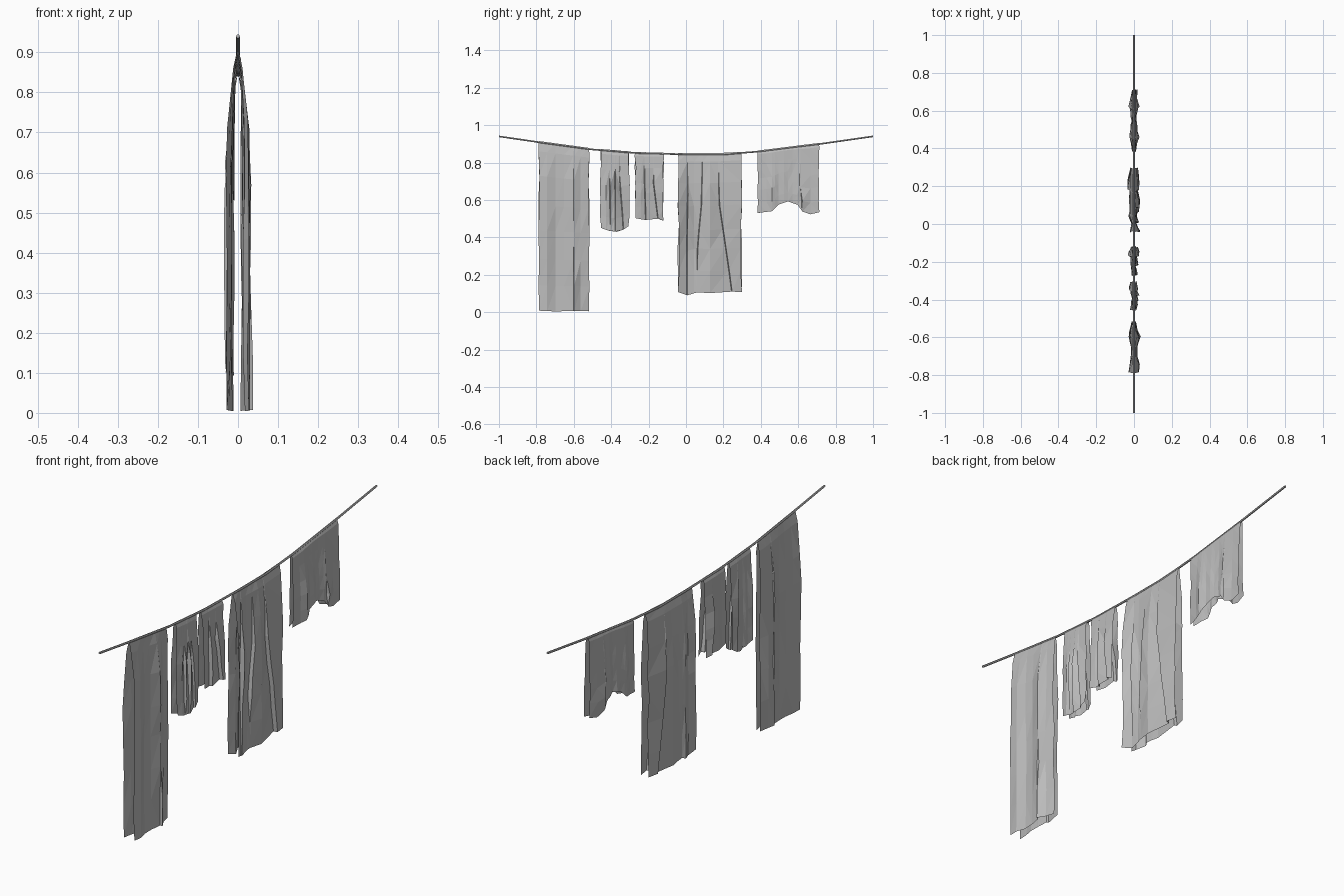
import bpy
import bmesh
import math
import random

cube = bpy.data.objects.get("Cube")
if cube:
    bpy.data.objects.remove(cube, do_unlink=True)

grey = bpy.data.materials.new("plain grey cloth")
grey.use_nodes = True
grey.diffuse_color = (0.5, 0.5, 0.5, 1)
grey.node_tree.nodes["Principled BSDF"].inputs["Base Color"].default_value = (0.5, 0.5, 0.5, 1)

LINE = [(-1, .94), (-.78, .908), (-.5, .87), (-.25, .85), (0, .844),
        (.2, .844), (.4, .86), (.72, .9), (1, .94)]
ROPE = 0.005


def lerp(points, y):
    """Height of a polyline at y."""
    for (a, za), (b, zb) in zip(points, points[1:]):
        if y <= b:
            return za + (zb - za) * max(0, (y - a) / (b - a))
    return points[-1][1]


def add_object(name, bm):
    mesh = bpy.data.meshes.new(name)
    bm.to_mesh(mesh)
    bm.free()
    mesh.materials.append(grey)
    obj = bpy.data.objects.new(name, mesh)
    bpy.context.collection.objects.link(obj)
    return obj


def washing_line():
    """Thin sagging rope of six sides."""
    bm = bmesh.new()
    rings = []
    for y, z in LINE:
        rings.append([bm.verts.new((ROPE * math.cos(k * math.pi / 3), y,
                                    z + ROPE * math.sin(k * math.pi / 3))) for k in range(6)])
    for a, b in zip(rings, rings[1:]):
        for k in range(6):
            bm.faces.new((a[k], a[k - 1], b[k - 1], b[k]))
    bm.faces.new(rings[0])
    bm.faces.new(rings[-1][::-1])
    bmesh.ops.recalc_face_normals(bm, faces=bm.faces)
    add_object("washing_line", bm)


def cloth(name, hem, columns, rows, spread, folds, seed):
    """Sheet folded over the rope; each fold is (y high, z high, y low, z low)."""
    rng = random.Random(seed)
    y0, y1 = hem[0][0], hem[-1][0]
    bm = bmesh.new()
    tops = {}
    for side in (1, -1):
        # The far flap keeps only the last crease
        creases = folds if side == 1 else folds[-1:]
        tracks = [(y0, 0, None), (y1, 0, None)]
        for ya, za, yb, zb in creases:
            for gap in (-0.002, 0.002):
                tracks.append(((ya + yb) / 2 + gap, yb - ya, (za, zb, gap)))
        grid = [y0 + (y1 - y0) * k / columns for k in range(1, columns)]
        grid += [p[0] for p in hem[1:-1]]
        for y in grid:
            if all(abs(y - t[0]) > 0.012 + abs(t[1]) / 2 for t in tracks):
                tracks.append((y, 0, None))
        tracks.sort(key=lambda t: t[0])

        levels = [0, .06] + [.06 + .94 * (k + rng.uniform(-.15, .15)) / rows
                             for k in range(1, rows)] + [1]
        phase = rng.uniform(0, 6)
        edge = [rng.uniform(-.006, .003) for _ in levels]
        lines = []
        for c, (y, slant, crease) in enumerate(tracks):
            wave = math.sin(phase + 40 * y) * .3 + rng.uniform(-.25, .25)
            column = []
            for r, t in enumerate(levels):
                top = lerp(LINE, y) + ROPE + .001
                bottom = lerp(hem, y)
                z = top + (bottom - top) * t
                yy = y
                if crease:
                    za, zb, gap = crease
                    part = min(1, max(0, (za - z) / (za - zb)))
                    yy += slant * (part - .5)
                if 0 < r and c in (0, len(tracks) - 1):
                    yy += edge[r] * (1 if c else -1)
                # Flaps open out fast below the rope, then hang nearly straight
                drop = min(1, (top - z) / .22)
                x = .0065 + spread * drop * (.6 + wave + rng.uniform(-.12, .12))
                if crease and zb - .03 < z < za:
                    x += math.copysign(.006, gap)
                x = 0.001 if r == 0 else max(x, .0065)
                if r == 0:
                    x = 0
                column.append(bm.verts.new((side * x, yy, z)))
            lines.append(column)
        for a, b in zip(lines, lines[1:]):
            for r in range(len(levels) - 1):
                quad = (a[r], a[r + 1], b[r + 1], b[r])
                bm.faces.new(quad if side == 1 else quad[::-1])
    bmesh.ops.triangulate(bm, faces=bm.faces)
    add_object(name, bm)


washing_line()

# Long towel
cloth("long_towel", [(-.787, .008), (-.7, .004), (-.6, .007), (-.518, .005)],
      6, 6, .024, [(-.6, .24, -.6, .02)], 3)

# Two small cloths
cloth("small_cloth_wide", [(-.458, .45), (-.41, .435), (-.37, .43), (-.303, .46)],
      5, 5, .017, [(-.408, .73, -.405, .5), (-.38, .74, -.378, .58), (-.355, .72, -.335, .46)], 5)
cloth("small_cloth_narrow", [(-.272, .503), (-.22, .493), (-.16, .5), (-.12, .49)],
      5, 5, .017, [(-.222, .71, -.215, .5), (-.175, .7, -.15, .5)], 8)

# Wide sheet
cloth("wide_sheet", [(-.042, .108), (.01, .09), (.06, .107), (.13, .102), (.2, .11), (.298, .108)],
      8, 6, .026, [(.01, .66, .005, .36), (.085, .6, .062, .36), (.175, .6, .245, .12)], 11)

# Shorts with a raised hem between the legs
cloth("shorts", [(.382, .53), (.46, .54), (.495, .575), (.545, .592), (.595, .575),
                 (.622, .53), (.66, .522), (.712, .535)],
      7, 5, .019, [(.61, .66, .62, .6)], 14)
